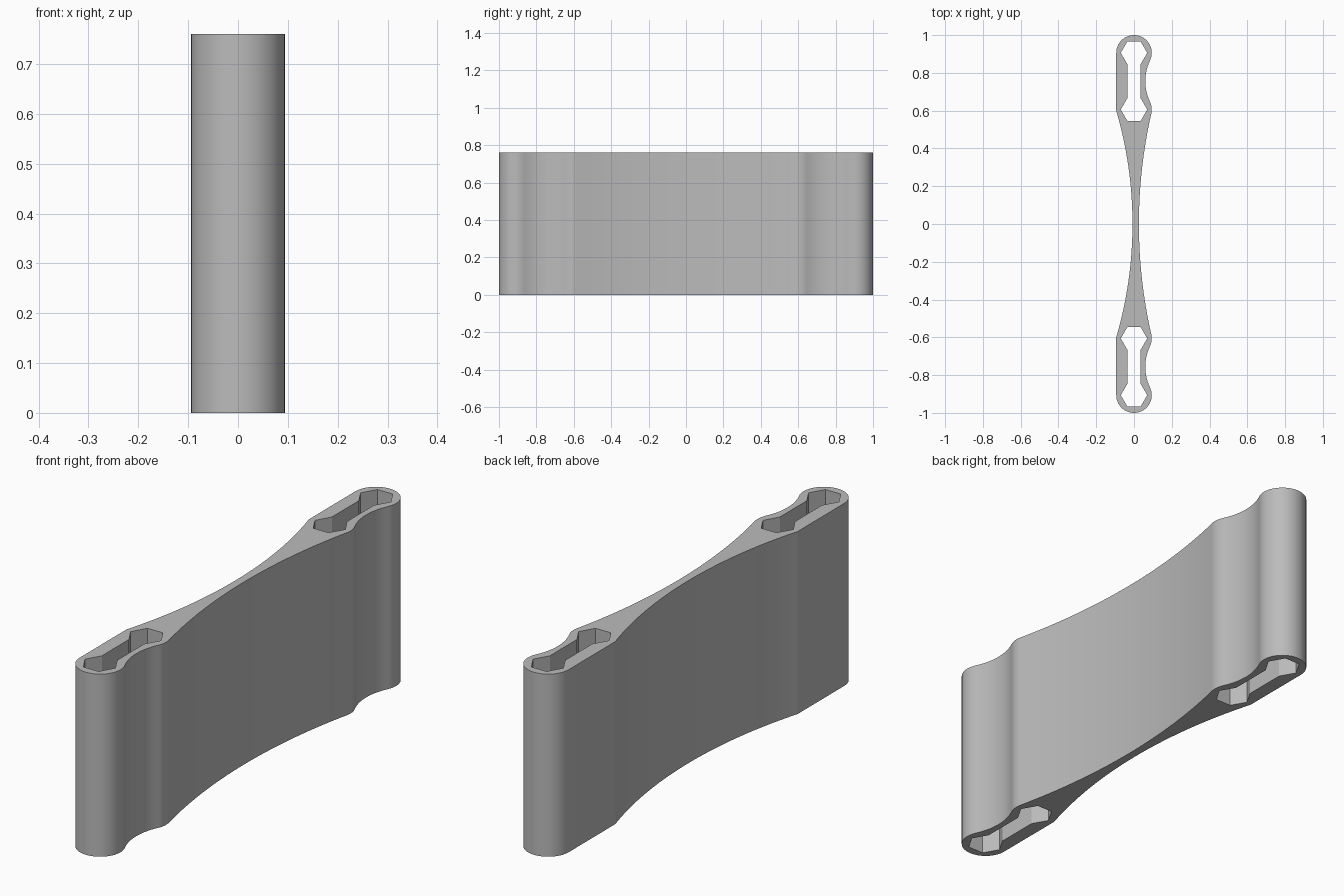
import bpy, bmesh
from math import radians, degrees, cos, sin, asin, atan2, pi
from mathutils import Vector

cube = bpy.data.objects.get("Cube")
if cube:
    bpy.data.objects.remove(cube, do_unlink=True)

HEIGHT = 0.76
HUB = 0.094              # radius of the rounded ends
OUTER, INNER = 0.906, 0.606   # hub centres along y
HEX = 0.07               # hexagonal socket radius


def arc(cx, cy, r, a0, a1, n):
    """Points along an arc, angles in degrees, both ends included."""
    return [Vector((cx + r * cos(radians(a0 + (a1 - a0) * i / n)),
                    cy + r * sin(radians(a0 + (a1 - a0) * i / n)), 0))
            for i in range(n + 1)]


def mirrored(points):
    return [Vector((p.x, -p.y, 0)) for p in reversed(points)]


# Concave finger notch, tangent to both hubs
half = (OUTER - INNER) / 2
depth = HUB - 0.06
reach = (half ** 2 + depth ** 2) / (2 * depth)
notch_r = reach - HUB
a = degrees(asin(half / reach))
notch_x = reach * cos(radians(a))

# Waist arcs: right one is tangent to the inner hub, left one meets the flat wall
right_x, left_x = 0.026, -0.008
right_r = (INNER ** 2 + right_x ** 2 - HUB ** 2) / (2 * (HUB - right_x))
b = degrees(atan2(INNER, right_r + right_x))
sag = HUB + left_x
left_end = 0.6
left_r = (left_end ** 2 + sag ** 2) / (2 * sag)
c = degrees(asin(left_end / left_r))

# Right side of the back half, from waist to end cap, then left side down to waist
right = arc(right_x + right_r, 0, right_r, 180, 180 - b, 16)
right += arc(0, INNER, HUB, -b, a, 8)[1:]
right += arc(notch_x, INNER + half, notch_r, 180 + a, 180 - a, 14)[1:]
right += arc(0, OUTER, HUB, -a, 180, 32)[1:]
left = arc(left_x - left_r, 0, left_r, c, 0, 16)
back = right + left
outline = back + mirrored(back)[1:-1]

# Two hexagonal sockets joined by a slot
socket = arc(0, OUTER, HEX, -60, 240, 5) + arc(0, INNER, HEX, 120, 420, 5)

bm = bmesh.new()
edges = []
for loop in (outline, socket, mirrored(socket)):
    verts = [bm.verts.new(p) for p in loop]
    edges += [bm.edges.new((v, verts[i - 1])) for i, v in enumerate(verts)]
bmesh.ops.triangle_fill(bm, edges=edges, use_beauty=True, normal=(0, 0, 1))
ext = bmesh.ops.extrude_face_region(bm, geom=bm.faces[:], use_keep_orig=True)
top = [g for g in ext["geom"] if isinstance(g, bmesh.types.BMVert)]
bmesh.ops.translate(bm, verts=top, vec=(0, 0, HEIGHT))
bmesh.ops.recalc_face_normals(bm, faces=bm.faces[:])

mesh = bpy.data.meshes.new("link_body")
bm.to_mesh(mesh)
bm.free()
body = bpy.data.objects.new("link_body", mesh)
bpy.context.collection.objects.link(body)

# Plain grey
mat = bpy.data.materials.new("plain_grey")
mat.use_nodes = True
grey = (0.5, 0.5, 0.5, 1)
mat.diffuse_color = grey
mat.node_tree.nodes["Principled BSDF"].inputs["Base Color"].default_value = grey
mesh.materials.append(mat)

bpy.ops.object.select_all(action='DESELECT')
body.select_set(True)
bpy.context.view_layer.objects.active = body
bpy.ops.object.shade_smooth_by_angle(angle=radians(15))
